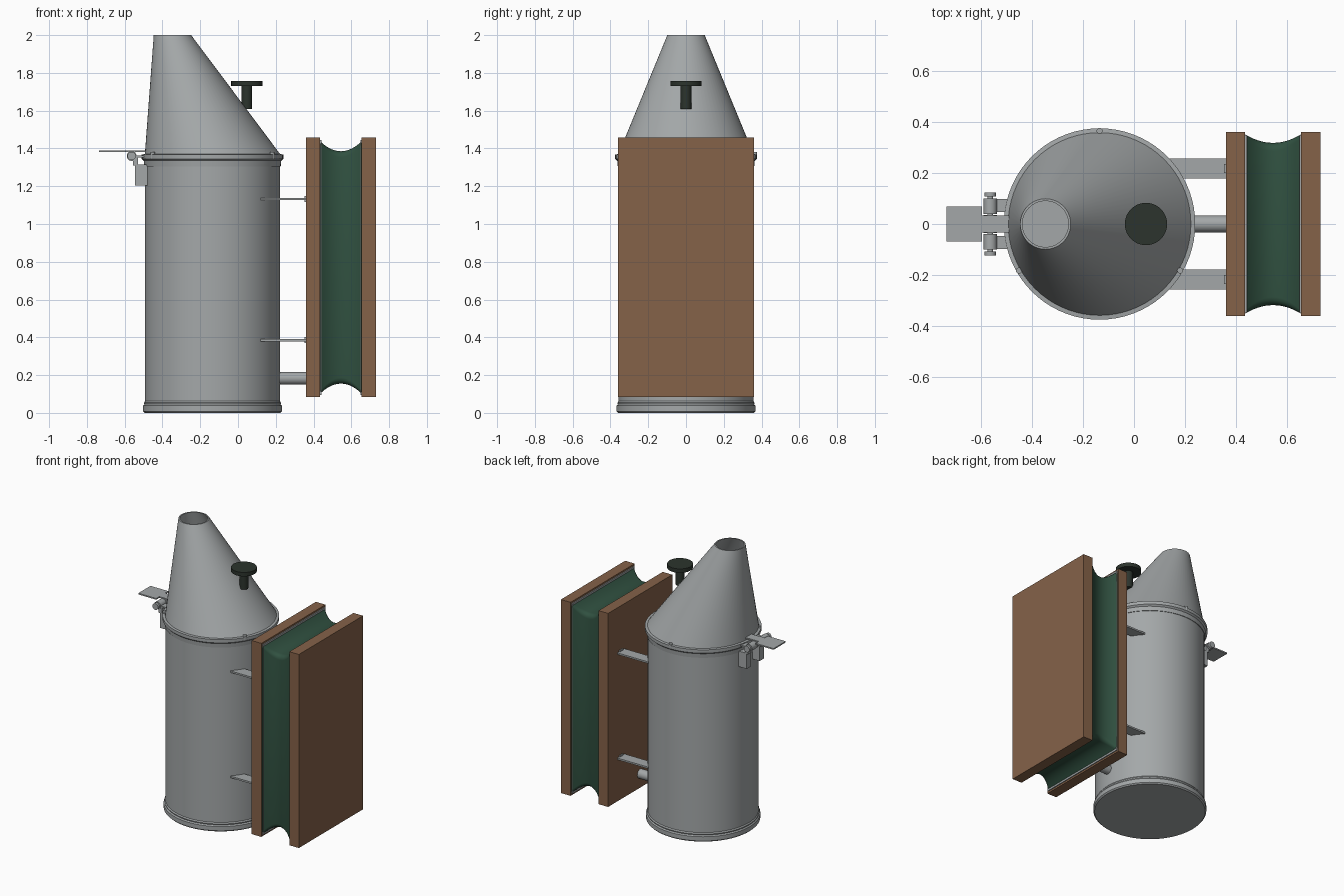
import bpy, bmesh, math
from mathutils import Vector, Matrix

if "Cube" in bpy.data.objects:
    bpy.data.objects.remove(bpy.data.objects["Cube"])


def material(name, rgb):
    m = bpy.data.materials.new(name)
    m.diffuse_color = (*rgb, 1)
    m.use_nodes = True
    m.node_tree.nodes["Principled BSDF"].inputs["Base Color"].default_value = m.diffuse_color
    return m


STEEL = material("galvanised_grey", (0.37, 0.39, 0.395))
WOOD = material("wood_brown", (0.235, 0.122, 0.066))
LEATHER = material("bellows_green", (0.030, 0.082, 0.052))
DARK = material("knob_dark_green", (0.025, 0.034, 0.026))
CX = -0.135   # axis of the can


def finish(name, bm, mat, smooth=True):
    bmesh.ops.remove_doubles(bm, verts=bm.verts, dist=1e-5)
    bmesh.ops.recalc_face_normals(bm, faces=bm.faces)
    me = bpy.data.meshes.new(name)
    bm.to_mesh(me)
    bm.free()
    me.materials.append(mat)
    ob = bpy.data.objects.new(name, me)
    bpy.context.collection.objects.link(ob)
    if smooth:
        bpy.ops.object.select_all(action='DESELECT')
        ob.select_set(True)
        bpy.context.view_layer.objects.active = ob
        bpy.ops.object.shade_smooth_by_angle(angle=math.radians(35))
    return ob


def loft(name, rings, mat, cap=False, closed=False):
    """Skin a list of point rings."""
    bm = bmesh.new()
    vr = [[bm.verts.new(p) for p in r] for r in rings]
    pairs = list(zip(vr, vr[1:])) + ([(vr[-1], vr[0])] if closed else [])
    for a, b in pairs:
        n = len(a)
        for i in range(n):
            j = (i + 1) % n
            bm.faces.new((a[i], a[j], b[j], b[i]))
    if cap:
        bm.faces.new(vr[0])
        bm.faces.new(vr[-1])
    return finish(name, bm, mat)


def circle(r, z, cx, n=72):
    return [(cx + r * math.cos(2 * math.pi * i / n), r * math.sin(2 * math.pi * i / n), z)
            for i in range(n)]


def box(name, lo, hi, mat):
    bm = bmesh.new()
    lo, hi = Vector(lo), Vector(hi)
    bmesh.ops.create_cube(bm, size=1, matrix=Matrix.Translation((lo + hi) / 2)
                          @ Matrix.Diagonal((*(hi - lo), 1)))
    return finish(name, bm, mat, False)


def rod(name, a, b, r, mat, n=32):
    a, b = Vector(a), Vector(b)
    bm = bmesh.new()
    rot = (b - a).to_track_quat('Z', 'Y').to_matrix().to_4x4()
    bmesh.ops.create_cone(bm, cap_ends=True, segments=n, radius1=r, radius2=r,
                          depth=(b - a).length, matrix=Matrix.Translation((a + b) / 2) @ rot)
    return finish(name, bm, mat)


# Fire can: open cup with a rolled base rim
can = [(0.36, 0), (0.368, 0.008), (0.368, 0.038), (0.361, 0.046), (0.363, 0.054),
       (0.357, 0.062), (0.357, 1.32), (0.347, 1.32), (0.347, 0.02)]
loft("fire_can", [circle(r, z, CX) for r, z in can], STEEL, cap=True)

# Lid: skirt, flange and slanted hollow spout
lid = [(0.350, 1.305, CX), (0.361, 1.305, CX), (0.364, 1.335, CX), (0.375, 1.345, CX),
       (0.375, 1.368, CX), (0.358, 1.370, CX), (0.099, 2.0, -0.347),
       (0.090, 2.0, -0.347), (0.347, 1.370, CX)]
loft("lid_spout", [circle(*p) for p in lid], STEEL, closed=True)

# Rivets around the lid flange
for i, deg in enumerate((90, 210, 330)):
    a = math.radians(deg)
    x, y = CX + 0.365 * math.cos(a), 0.365 * math.sin(a)
    rod(f"lid_rivet_{i}", (x, y, 1.345), (x, y, 1.38), 0.012, STEEL, 12)

# Knob on the spout
rod("knob_stem", (0.047, 0, 1.61), (0.047, 0, 1.735), 0.028, DARK)
rod("knob_disc", (0.047, 0, 1.73), (0.047, 0, 1.758), 0.083, DARK, 48)

# Bellows boards and their metal edging
for name, x0 in (("inner_board", 0.36), ("outer_board", 0.655)):
    box(name, (x0, -0.36, 0.083), (x0 + 0.075, 0.36, 1.457), WOOD)
for name, x0 in (("inner_trim", 0.434), ("outer_trim", 0.648)):
    box(name, (x0, -0.349, 0.095), (x0 + 0.008, 0.349, 1.445), STEEL)


# Concave leather bellows
def rounded_rect(x, hy, hz, r, n=4):
    pts = []
    for q, (sy, sz) in enumerate(((1, 1), (-1, 1), (-1, -1), (1, -1))):
        for k in range(n + 1):
            a = math.pi / 2 * (q + k / n)
            pts.append((x, sy * (hy - r) + r * math.cos(a),
                        0.77 + sz * (hz - r) + r * math.sin(a)))
    return pts


rings = []
for i in range(15):
    t = i / 7 - 1
    sag = 1 - t * t
    rings.append(rounded_rect(0.545 + 0.109 * t, 0.351 - 0.033 * sag,
                              0.667 - 0.052 * sag, 0.012 + 0.02 * sag))
loft("bellows_leather", rings, LEATHER, cap=True)

# Brackets and air tube joining can to bellows
for z in (0.385, 1.132):
    for s in (-1, 1):
        y = 0.217 * s
        box("bellows_bracket", (0.12, y - 0.039, z - 0.006), (0.36, y + 0.039, z + 0.006), STEEL)
        box("bracket_foot", (0.353, y - 0.018, z - 0.016), (0.362, y + 0.018, z + 0.016), STEEL)
rod("air_tube", (0.19, 0, 0.183), (0.365, 0, 0.183), 0.033, STEEL)

# Hinge: lever plate, centre tongue, pin and paired knuckles
box("lever_plate", (-0.735, -0.068, 1.380), (-0.595, 0.068, 1.389), STEEL)
box("lever_tongue", (-0.60, -0.033, 1.380), (-0.47, 0.033, 1.389), STEEL)
rod("hinge_pin", (-0.563, -0.122, 1.36), (-0.563, 0.122, 1.36), 0.011, STEEL, 20)
for s in (-1, 1):
    rod("hinge_knuckle", (-0.563, 0.04 * s, 1.36), (-0.563, 0.1 * s, 1.36), 0.026, STEEL, 24)
    rod("hinge_pin_head", (-0.563, 0.107 * s, 1.36), (-0.563, 0.124 * s, 1.36), 0.022, STEEL, 20)
    rod("tongue_collar", (-0.563, 0.025 * s, 1.36), (-0.563, 0.035 * s, 1.36), 0.026, STEEL, 24)
    y0, y1 = sorted((0.048 * s, 0.097 * s))
    box("hinge_block", (-0.545, y0, 1.205), (-0.475, y1, 1.315), STEEL)
    box("hinge_arm", (-0.555, y0, 1.31), (-0.53, y1, 1.36), STEEL)
    box("hinge_lid_tab", (-0.555, y0, 1.352), (-0.485, y1, 1.362), STEEL)
